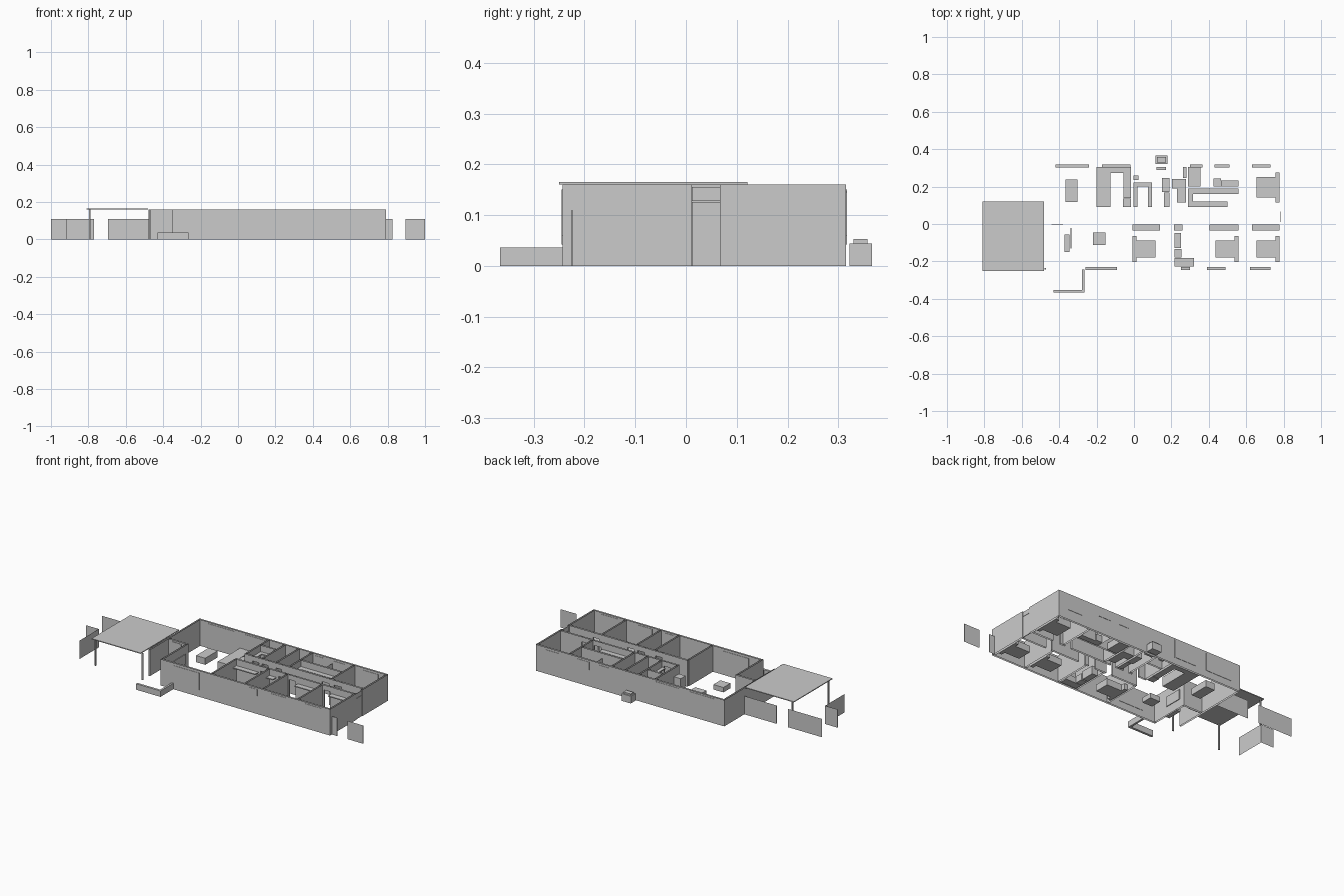
import bpy

H = 0.16      # wall height
T = 0.010     # wall thickness


def box(name, x0, x1, y0, y1, z0, z1, capped=True):
    """Axis aligned box; uncapped boxes are open at the top and bottom."""
    v = [(x, y, z) for z in (z0, z1) for x, y in ((x0, y0), (x1, y0), (x1, y1), (x0, y1))]
    f = [(i, (i + 1) % 4, (i + 1) % 4 + 4, i + 4) for i in range(4)]
    if capped:
        f += [(3, 2, 1, 0), (4, 5, 6, 7)]
    me = bpy.data.meshes.new(name)
    me.from_pydata(v, [], f)
    ob = bpy.data.objects.new(name, me)
    bpy.context.collection.objects.link(ob)
    return ob


def wall_x(name, x0, x1, y, doors=()):
    """Wall running along x, with door openings under headers."""
    a = x0
    for d0, d1 in doors:
        box(name, a, d0, y, y + T, 0, H, False)
        box(name + "_header", d0, d1, y, y + T, 0.13, H, False)
        a = d1
    box(name, a, x1, y, y + T, 0, H, False)


def wall_y(name, x, y0, y1):
    box(name, x, x + T, y0, y1, 0, H, False)


# Outer walls with recessed porch at the front left
wall_x("back_wall", -0.478, 0.79, 0.305)
wall_x("front_wall", -0.35, 0.79, -0.243)
wall_y("left_wall", -0.478, -0.178, 0.305)
wall_y("porch_side_wall", -0.35, -0.233, 0.0)
wall_x("porch_back_wall", -0.468, -0.34, 0.0)
wall_y("right_wall_front", 0.78, -0.233, 0.011)
wall_y("right_wall_back", 0.78, 0.067, 0.305)
box("porch_door", -0.44, -0.38, -0.003, 0.0, 0, 0.15)
box("end_door", 0.783, 0.787, 0.012, 0.067, 0, 0.126)
box("end_transom", 0.783, 0.787, 0.012, 0.067, 0.128, 0.155)

# Corridor walls
wall_x("corridor_front_wall", -0.015, 0.78, -0.003,
       [(0.155, 0.2), (0.275, 0.32), (0.345, 0.39), (0.58, 0.62)])
wall_x("corridor_back_wall", -0.012, 0.78, 0.08,
       [(0.04, 0.085), (0.105, 0.145), (0.2, 0.235), (0.51, 0.555), (0.59, 0.64)])

# Room partitions
for x in (-0.018, 0.205, 0.328, 0.562):
    wall_y("front_partition", x, -0.233, -0.003)
for x in (-0.013, 0.097, 0.19, 0.28, 0.562):
    wall_y("back_partition", x, 0.09, 0.305)
wall_x("pantry_wall", -0.003, 0.097, 0.222)
wall_x("closet_wall", 0.29, 0.562, 0.19)

# Window panes on the back and front walls
for x0, x1, z0, z1 in ((0.63, 0.73, 0.06, 0.146), (0.43, 0.51, 0.1, 0.148),
                       (0.3, 0.366, 0.1, 0.148), (-0.17, -0.02, 0.042, 0.15),
                       (-0.42, -0.24, 0.042, 0.15)):
    box("back_window", x0, x1, 0.303, 0.317, z0, z1)
for x0, x1, z0, z1 in ((-0.26, -0.09, 0.042, 0.145), (0.25, 0.3, 0.11, 0.15),
                       (0.39, 0.49, 0.06, 0.15), (0.62, 0.73, 0.06, 0.15)):
    box("front_window", x0, x1, -0.245, -0.231, z0, z1)

# Canopy and posts
box("canopy", -0.81, -0.48, -0.25, 0.121, 0.16, 0.165)
for x, y in ((-0.797, -0.24), (-0.797, 0.107), (-0.478, -0.243)):
    box("canopy_post", x, x + 0.008, y, y + 0.008, 0, 0.16)

# Fence panels
for x0, x1, y0, y1 in ((-1, -0.77, 0.12, 0.122), (-0.695, -0.478, 0.12, 0.122),
                       (-1, -0.915, -0.031, -0.029), (-0.916, -0.914, -0.215, -0.03),
                       (0.79, 0.825, -0.226, -0.224), (0.895, 1, -0.226, -0.224)):
    box("fence_panel", x0, x1, y0, y1, 0, 0.11, False)

# Low garden wall and outdoor unit
box("garden_wall_front", -0.43, -0.265, -0.366, -0.352, 0, 0.036)
box("garden_wall_side", -0.277, -0.265, -0.352, -0.243, 0, 0.036)
box("outdoor_unit", 0.115, 0.178, 0.322, 0.366, 0, 0.044)
box("outdoor_unit_lid", 0.122, 0.17, 0.33, 0.358, 0.044, 0.053)

# Living room
box("armchair", -0.365, -0.303, 0.118, 0.238, 0, 0.04)
box("coffee_table", -0.22, -0.153, -0.112, -0.045, 0, 0.03)
box("porch_bench", -0.372, -0.346, -0.15, -0.057, 0, 0.03)
box("screen", -0.339, -0.335, -0.13, -0.022, 0.05, 0.11)

# Kitchen counters
box("counter_left", -0.2, -0.125, 0.09, 0.305, 0, 0.058)
box("counter_back", -0.125, -0.015, 0.272, 0.305, 0, 0.058)
box("counter_right", -0.055, -0.015, 0.14, 0.272, 0, 0.058)
box("fridge", -0.06, -0.016, 0.09, 0.137, 0, 0.11)

# Beds: head at the high or low x side
for x0, x1, yc, left in ((-0.008, 0.115, -0.133, True), (0.435, 0.558, -0.133, False),
                         (0.655, 0.778, -0.133, False), (0.655, 0.778, 0.196, False)):
    w = 0.045 if yc < 0 else 0.055
    h0, h1 = (x0, x0 + 0.022) if left else (x1 - 0.022, x1)
    box("bed", x0, x1, yc - w, yc + w, 0, 0.04)
    for s in (-1, 1):
        a, b = sorted((yc + s * w, yc + s * (w + 0.025)))
        box("nightstand", h0, h1, a, b, 0, 0.035)
        a, b = sorted((yc + s * 0.005, yc + s * (w - 0.008)))
        box("pillow", h0, h1, a, b, 0.04, 0.047)

# Closet shelves along the corridor wall
for x0, x1 in ((-0.008, 0.14), (0.215, 0.26), (0.405, 0.558), (0.632, 0.778)):
    box("closet_shelf", x0, x1, -0.036, -0.004, 0.115, 0.121)

# Front bathroom
box("front_vanity", 0.216, 0.252, -0.128, -0.048, 0, 0.05)
box("front_toilet", 0.216, 0.255, -0.18, -0.135, 0, 0.04)
box("front_tub", 0.216, 0.322, -0.227, -0.182, 0, 0.035)

# Pantry shelves and small washroom
box("pantry_shelf_back", -0.003, 0.095, 0.2, 0.222, 0.115, 0.121)
box("pantry_shelf_left", -0.003, 0.02, 0.09, 0.2, 0.115, 0.121)
box("pantry_shelf_right", 0.074, 0.095, 0.09, 0.2, 0.115, 0.121)
box("small_basin", -0.003, 0.024, 0.234, 0.258, 0.045, 0.055)
box("washroom_cistern", 0.12, 0.172, 0.29, 0.304, 0, 0.05)
box("washroom_vanity", 0.15, 0.189, 0.17, 0.247, 0, 0.055)
box("washroom_cabinet", 0.16, 0.189, 0.09, 0.168, 0, 0.055)
box("laundry_counter", 0.202, 0.279, 0.19, 0.24, 0, 0.055)
box("laundry_cabinet", 0.23, 0.279, 0.115, 0.19, 0, 0.055)
box("laundry_shelf", 0.262, 0.28, 0.245, 0.304, 0.1, 0.106)

# Main bathroom and walk-in closet
box("main_tub", 0.29, 0.355, 0.2, 0.304, 0, 0.04)
box("shower_screen", 0.42, 0.422, 0.2, 0.304, 0, 0.13, False)
box("main_toilet", 0.426, 0.465, 0.2, 0.242, 0, 0.04)
box("main_vanity", 0.465, 0.56, 0.2, 0.233, 0, 0.055)
box("walk_in_shelf_back", 0.29, 0.56, 0.16, 0.19, 0.115, 0.121)
box("walk_in_shelf_left", 0.29, 0.316, 0.12, 0.16, 0.115, 0.121)
box("walk_in_shelf_front", 0.29, 0.5, 0.09, 0.12, 0.115, 0.121)
